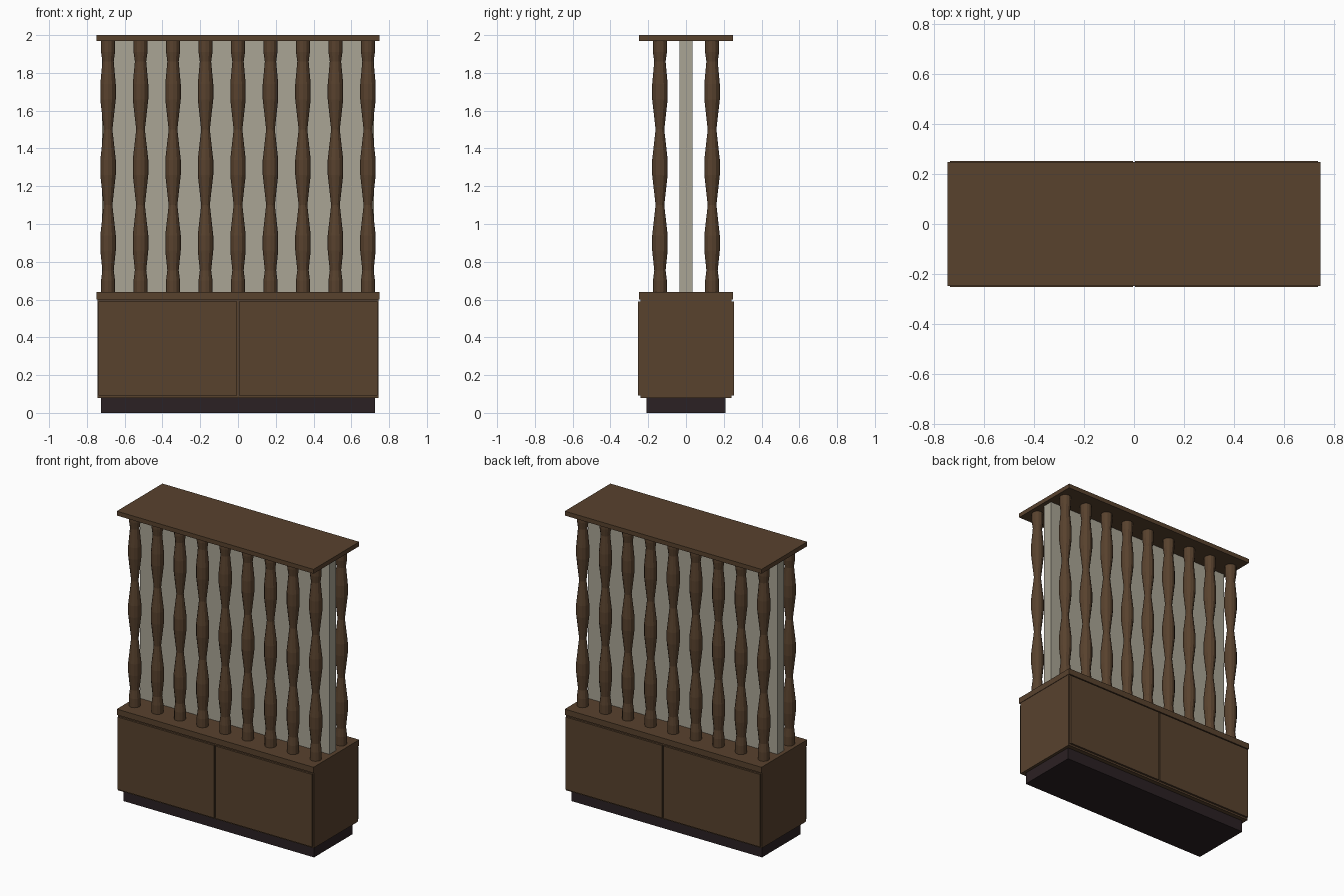
import bpy, bmesh, math

if "Cube" in bpy.data.objects:
    bpy.data.objects.remove(bpy.data.objects["Cube"])


def material(name, rgb):
    m = bpy.data.materials.new(name)
    m.diffuse_color = (*rgb, 1)
    m.use_nodes = True
    m.node_tree.nodes["Principled BSDF"].inputs["Base Color"].default_value = m.diffuse_color
    return m


WOOD = material("brown wood", (0.098, 0.054, 0.027))
DARK = material("dark plinth", (0.024, 0.015, 0.017))
PANEL = material("pale grey panel", (0.40, 0.375, 0.30))


def finish(bm, name, mat):
    bmesh.ops.recalc_face_normals(bm, faces=bm.faces)
    me = bpy.data.meshes.new(name)
    bm.to_mesh(me)
    bm.free()
    me.materials.append(mat)
    ob = bpy.data.objects.new(name, me)
    bpy.context.collection.objects.link(ob)
    return ob


def box(name, x0, x1, y0, y1, z0, z1, mat):
    bm = bmesh.new()
    bmesh.ops.create_cube(bm, size=1)
    for v in bm.verts:
        v.co = (x1 if v.co.x > 0 else x0, y1 if v.co.y > 0 else y0, z1 if v.co.z > 0 else z0)
    return finish(bm, name, mat)


# Lathe-turned post: profile of (z, radius)
PROFILE = [(0.635, 0.037), (0.70, 0.037), (0.755, 0.030), (0.86, 0.041), (0.94, 0.041),
           (1.10, 0.023), (1.26, 0.041), (1.34, 0.041), (1.50, 0.023), (1.66, 0.041),
           (1.74, 0.041), (1.86, 0.030), (1.91, 0.037), (1.975, 0.037)]
SIDES = 12


def post_mesh():
    bm = bmesh.new()
    rings = []
    for z, r in PROFILE:
        rings.append([bm.verts.new((r * math.cos(2 * math.pi * i / SIDES),
                                    r * math.sin(2 * math.pi * i / SIDES), z))
                      for i in range(SIDES)])
    for a, b in zip(rings, rings[1:]):
        for i in range(SIDES):
            j = (i + 1) % SIDES
            bm.faces.new((a[i], a[j], b[j], b[i]))
    bm.faces.new(rings[0])
    bm.faces.new(rings[-1])
    return finish(bm, "turned_post", WOOD)


# Base cabinet
box("plinth", -0.725, 0.725, -0.21, 0.21, 0, 0.08, DARK)
box("cabinet_body", -0.745, 0.745, -0.24, 0.24, 0.08, 0.60, WOOD)
box("counter_slab", -0.748, 0.748, -0.248, 0.248, 0.60, 0.64, WOOD)

# Two doors on each long side
for side, ya, yb in (("front", -0.253, -0.239), ("back", 0.239, 0.253)):
    box(side + "_door_left", -0.738, -0.005, ya, yb, 0.092, 0.59, WOOD)
    box(side + "_door_right", 0.005, 0.738, ya, yb, 0.092, 0.59, WOOD)

# Central screen and top slab
box("screen_panel", -0.72, 0.72, -0.035, 0.035, 0.64, 1.97, PANEL)
box("top_slab", -0.748, 0.748, -0.248, 0.248, 1.97, 2.0, WOOD)

# Two rows of nine posts
first = post_mesh()
first.location = (-0.688, -0.138, 0)
for y in (-0.138, 0.138):
    for i in range(9):
        if y < 0 and i == 0:
            continue
        ob = bpy.data.objects.new("turned_post", first.data)
        ob.location = (-0.688 + 0.172 * i, y, 0)
        bpy.context.collection.objects.link(ob)
